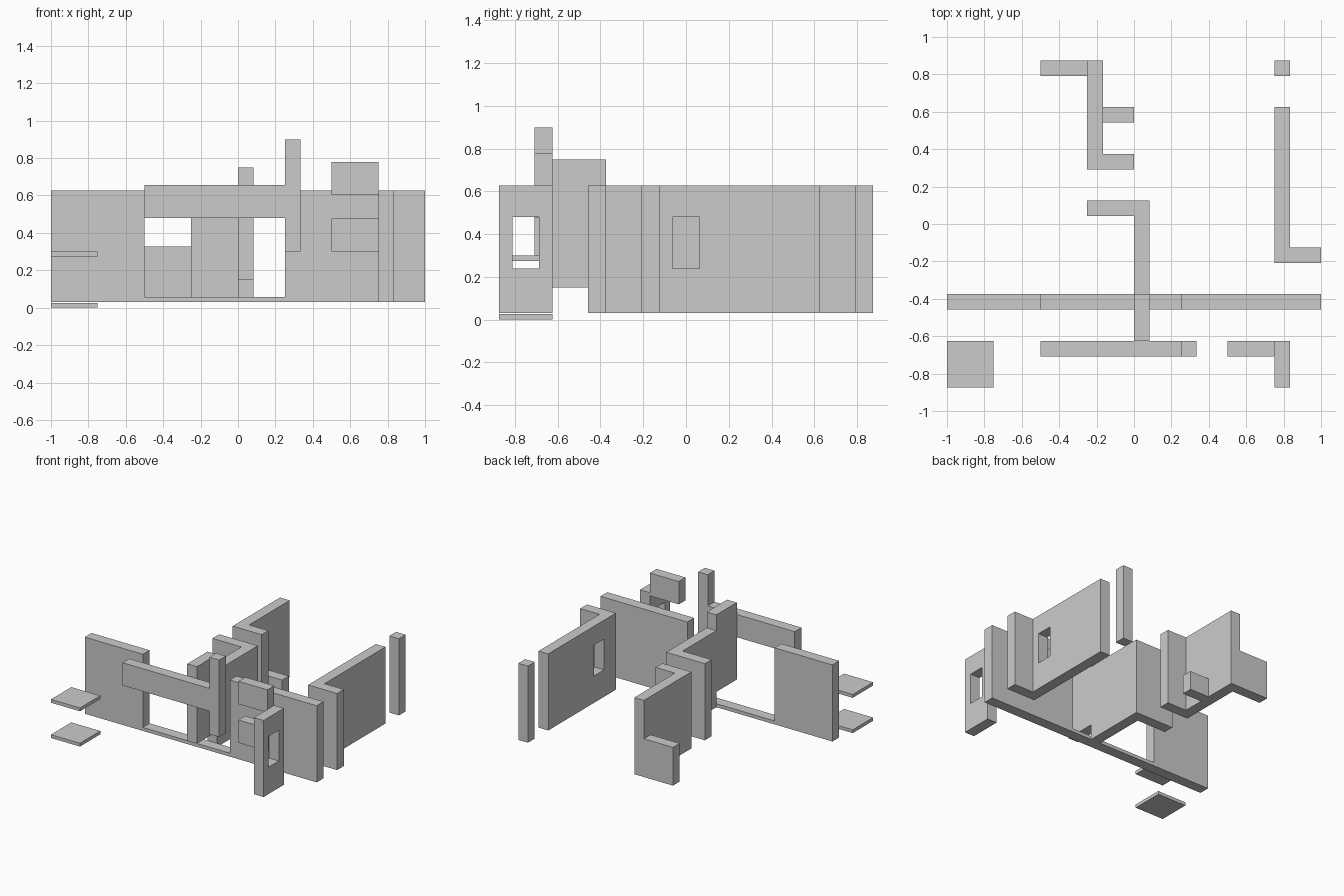
import bpy, bmesh

if "Cube" in bpy.data.objects:
    bpy.data.objects.remove(bpy.data.objects["Cube"])

T = 1 / 12            # wall thickness
Z0, Z1 = 0.03, 0.627  # bottom and top of the full-height walls


def prism(name, pts, axis, lo, hi):
    """Extrude a 2D outline: axis 'z' takes (x, y) points, axis 'y' takes (x, z)."""
    bm = bmesh.new()
    place = (lambda p: (p[0], p[1], lo)) if axis == 'z' else (lambda p: (p[0], lo, p[1]))
    face = bm.faces.new([bm.verts.new(place(p)) for p in pts])
    ext = bmesh.ops.extrude_face_region(bm, geom=[face])
    step = (0, 0, hi - lo) if axis == 'z' else (0, hi - lo, 0)
    verts = [g for g in ext['geom'] if isinstance(g, bmesh.types.BMVert)]
    bmesh.ops.translate(bm, verts=verts, vec=step)
    bmesh.ops.recalc_face_normals(bm, faces=bm.faces[:])
    mesh = bpy.data.meshes.new(name)
    bm.to_mesh(mesh)
    bm.free()
    ob = bpy.data.objects.new(name, mesh)
    bpy.context.collection.objects.link(ob)
    return ob


def box(name, x0, x1, y0, y1, z0=Z0, z1=Z1):
    return prism(name, [(x0, y0), (x1, y0), (x1, y1), (x0, y1)], 'z', z0, z1)


def cut_window(wall, y):
    """Cut a window through a wall that runs along y."""
    cutter = box("window_cutter", 0.7, 0.74 + 2 * T, y - 0.0625, y + 0.0625, 0.24, 0.48)
    mod = wall.modifiers.new("window", 'BOOLEAN')
    mod.operation, mod.object, mod.solver = 'DIFFERENCE', cutter, 'EXACT'
    bpy.context.view_layer.objects.active = wall
    bpy.ops.object.modifier_apply(modifier=mod.name)
    bpy.data.objects.remove(cutter)


# Thin floor and ceiling tiles
for name, z in (("floor_tile", 0.0), ("ceiling_tile", 0.275)):
    box(name, -1, -0.75, -0.875, -0.625, z, z + 0.026)

# Long wall with a wide opening down to a low sill
sill = 0.057
prism("long_wall", [(-1, Z0), (1, Z0), (1, Z1), (0.25, Z1), (0.25, sill),
                    (-0.5, sill), (-0.5, Z1), (-1, Z1)], 'y', -0.375 - T, -0.375)

# Lintel beam joined to a tall post
prism("lintel_and_post", [(-0.5, 0.48), (0.25, 0.48), (0.25, 0.30), (0.25 + T, 0.30),
                          (0.25 + T, 0.90), (0.25, 0.90), (0.25, 0.657), (-0.5, 0.657)],
      'y', -0.625 - T, -0.625)

# Upper and lower panels of the front window bay
for name, z in (("lower_panel", 0.30), ("upper_panel", 0.602)):
    box(name, 0.5, 0.75, -0.625 - T, -0.625, z, z + 0.178)

# Front side wall with window
cut_window(box("front_side_wall", 0.75, 0.75 + T, -0.875, -0.625), -0.75)

# Right corner wall with window
right = prism("right_corner_wall", [(0.75, -0.125 - T), (1, -0.125 - T), (1, -0.125),
                                    (0.75 + T, -0.125), (0.75 + T, 0.625), (0.75, 0.625)],
              'z', Z0, Z1)
cut_window(right, 0.0)

# Back corner post
box("corner_post", 0.75, 0.75 + T, 0.875 - T, 0.875)

# Central corner wall, and the raised wall in front of it
prism("central_corner_wall", [(0, -0.375), (T, -0.375), (T, 0.125), (-0.25, 0.125),
                              (-0.25, 0.125 - T), (0, 0.125 - T)], 'z', Z0, Z1)
box("raised_wall", 0, T, -0.625, -0.375, 0.15, 0.75)

# Back corner wall with half-height and quarter-height stubs
prism("back_corner_wall", [(-0.25, 0.375 - T), (0, 0.375 - T), (0, 0.375), (-0.25 + T, 0.375),
                           (-0.25 + T, 0.875), (-0.25, 0.875)], 'z', Z0, Z1)
box("half_height_wall", -0.5, -0.25, 0.875 - T, 0.875, Z0, 0.328)
box("quarter_height_wall", -0.25 + T, 0, 0.625 - T, 0.625, Z0, 0.178)
